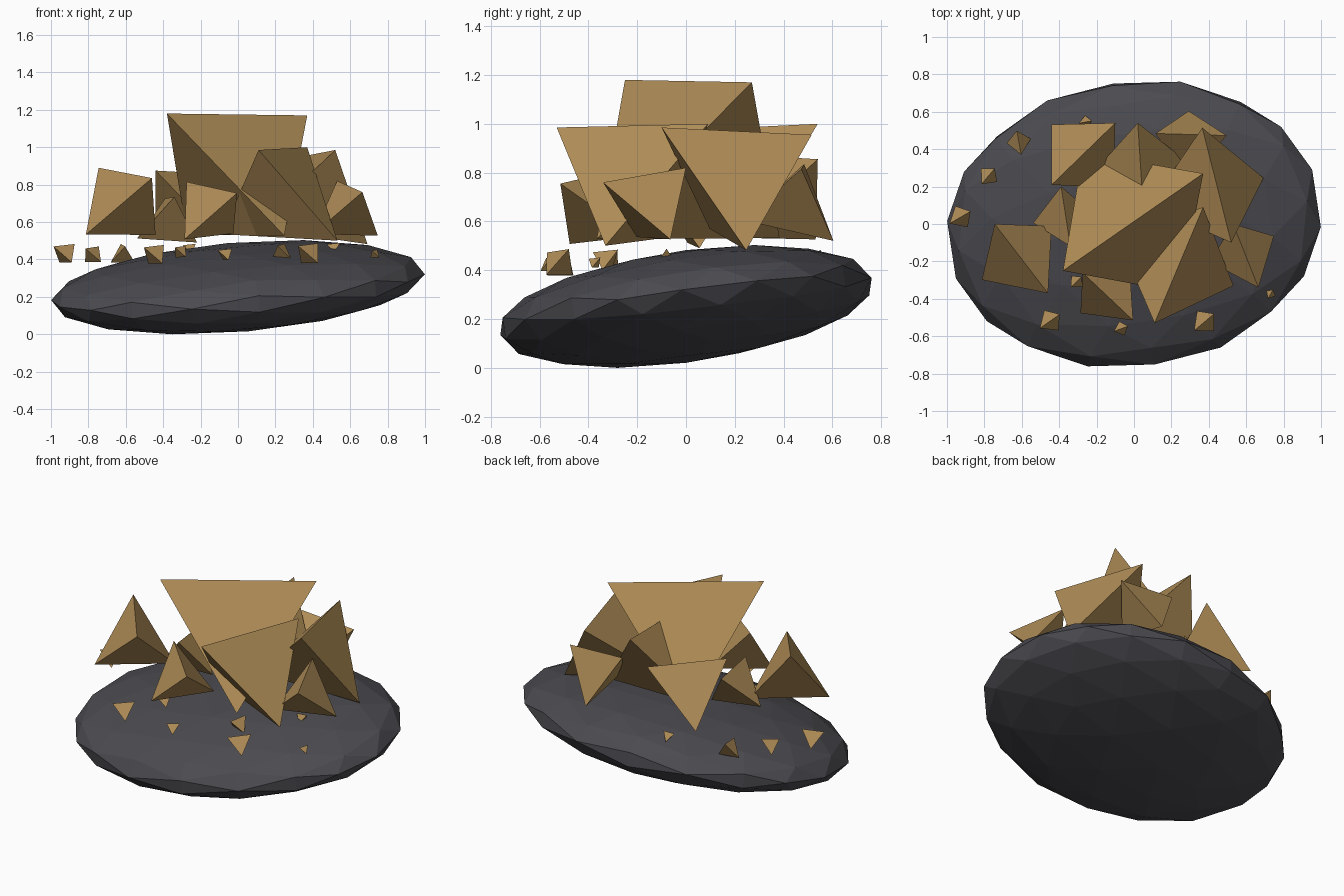
import bpy, bmesh, math
from mathutils import Vector, Matrix

if "Cube" in bpy.data.objects:
    bpy.data.objects.remove(bpy.data.objects["Cube"])


def material(name, rgb):
    m = bpy.data.materials.new(name)
    m.diffuse_color = (*rgb, 1)
    m.use_nodes = True
    m.node_tree.nodes["Principled BSDF"].inputs["Base Color"].default_value = m.diffuse_color
    return m


bronze = material("bronze", (0.434, 0.266, 0.095))
charcoal = material("charcoal", (0.069, 0.069, 0.08))


def finish(name, bm, mat):
    bmesh.ops.recalc_face_normals(bm, faces=bm.faces)
    me = bpy.data.meshes.new(name)
    bm.to_mesh(me)
    bm.free()
    me.materials.append(mat)
    ob = bpy.data.objects.new(name, me)
    bpy.context.collection.objects.link(ob)
    return ob


# Base stone: icosahedron with each edge cut in three, squashed and tilted
def base_stone():
    bm = bmesh.new()
    t = (1 + math.sqrt(5)) / 2
    for s in (-1, 1):
        for u in (-t, t):
            for co in ((s, 0, u), (u, s, 0), (0, u, s)):
                bm.verts.new(co)
    bmesh.ops.convex_hull(bm, input=bm.verts[:])
    bmesh.ops.subdivide_edges(bm, edges=bm.edges[:], cuts=2, use_grid_fill=True)
    bmesh.ops.triangulate(bm, faces=[f for f in bm.faces if len(f.verts) > 3])
    for v in bm.verts:
        v.co.normalize()
    m = (Matrix.Rotation(0.13, 4, 'X') @ Matrix.Rotation(-0.07, 4, 'Y')
         @ Matrix.Rotation(0.15, 4, 'Z') @ Matrix.Diagonal((1.01, 0.775, 0.22, 1)))
    bm.transform(m)
    low = min(v.co.z for v in bm.verts)
    bmesh.ops.translate(bm, verts=bm.verts[:], vec=(0, 0, -low))
    finish("base_stone", bm, charcoal)


# Regular tetrahedron from its top edge a-b and a rough third corner
def crystal(name, a, b, hint):
    a, b, hint = Vector(a), Vector(b), Vector(hint)
    mid, d = (a + b) / 2, (b - a)
    size = d.length
    d.normalize()
    side = hint - mid
    side = (side - d * side.dot(d)).normalized()
    c = mid + side * size * math.sqrt(3) / 2
    n = d.cross(side)
    if n.z > 0:
        n = -n
    e = (a + b + c) / 3 + n * size * math.sqrt(2 / 3)
    bm = bmesh.new()
    vs = [bm.verts.new(p) for p in (a, b, c, e)]
    for i in range(4):
        bm.faces.new([v for j, v in enumerate(vs) if j != i])
    finish(name, bm, bronze)


base_stone()

# Large crystals
big = [
    ((-.38, -.25, 1.18), (.37, .27, 1.17), (.27, -.365, .51)),
    ((.11, -.53, .985), (.37, .09, 1.0), (.53, -.335, .5)),
    ((.52, -.1, .985), (.365, .515, .955), (.69, .24, .49)),
    ((.665, -.34, .76), (.53, 0, .82), (.745, -.05, .525)),
    ((-.745, 0, .89), (-.46, -.37, .835), (-.815, -.3, .53)),
    ((-.44, .21, .875), (-.1, .54, .855), (-.44, .53, .53)),
    ((.02, .54, 1.0), (.06, -.08, .97), (-.26, .22, .53)),
    ((.495, .473, .815), (.115, .484, .835), (.285, .617, .49)),
    ((-.39, .2, .725), (-.34, -.12, .735), (-.56, .09, .5)),
    ((-.275, -.26, .815), (-.005, -.515, .755), (-.28, -.465, .53)),
]
for i, pts in enumerate(big):
    crystal(f"crystal_{i + 1}", *pts)

# Small chips: centre x, y, z, edge length, heading of the top edge in degrees
chips = [
    (-.93, .035, .43, .13, 30), (-.78, .255, .425, .11, 50),
    (-.615, .435, .43, .13, 100), (-.26, .545, .455, .07, 10),
    (-.45, -.52, .425, .13, 35), (-.07, -.56, .425, .08, 20),
    (.375, -.525, .43, .14, 40), (.73, -.375, .43, .055, 60),
    (.23, -.33, .44, .11, 70), (.51, -.08, .46, .07, 0),
    (-.31, -.31, .44, .08, 45),
]
for i, (x, y, z, s, deg) in enumerate(chips):
    r = math.radians(deg)
    mid = Vector((x, y, z + s * 0.354))
    d = Vector((math.cos(r), math.sin(r), 0.1)) * s / 2
    p = Vector((math.sin(r), -math.cos(r), 0)) * s / 2
    crystal(f"chip_{i + 1}", mid - d, mid + d, mid + p - Vector((0, 0, s * 0.707)))
